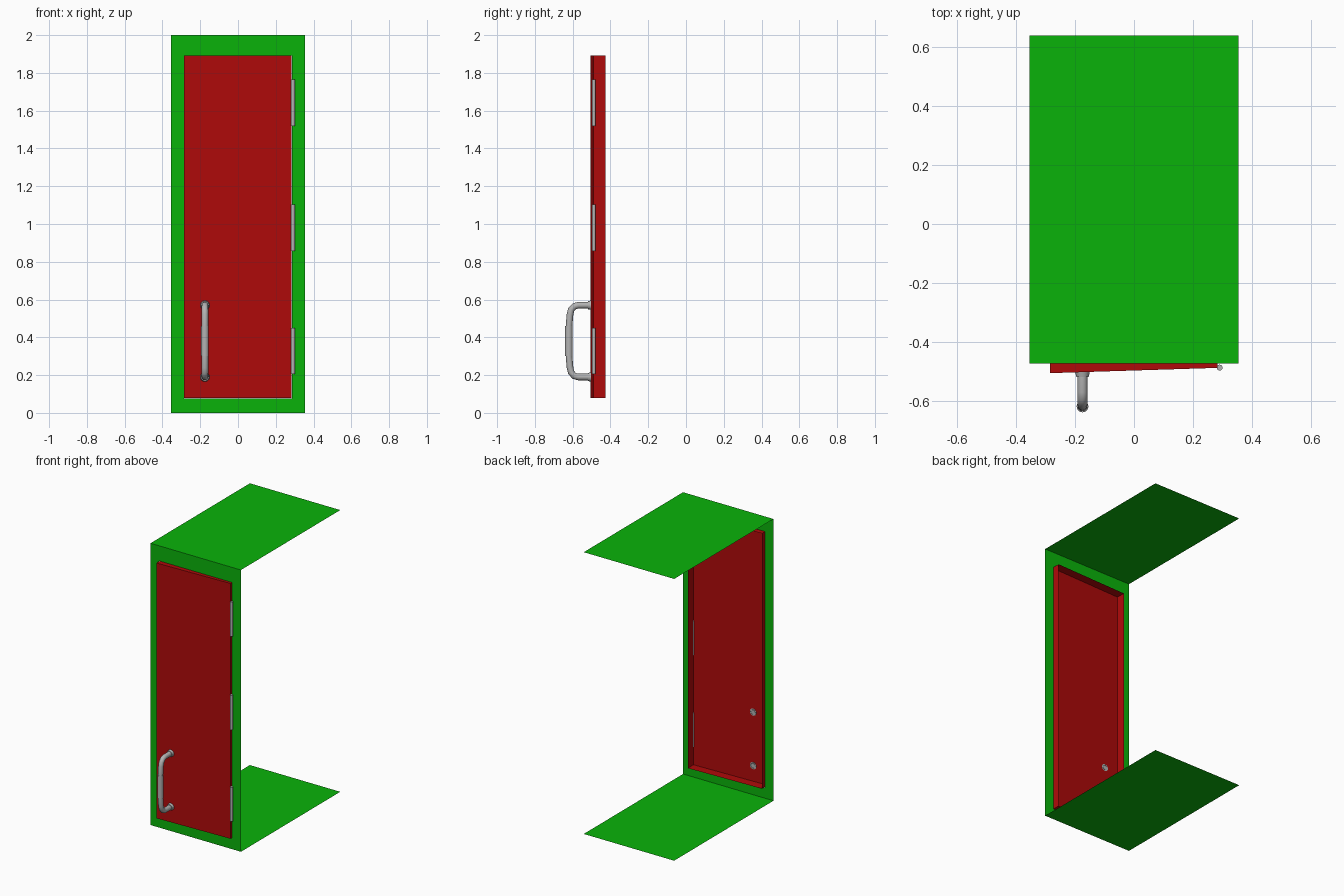
import bpy, bmesh
from math import radians
from mathutils import Matrix, Vector

cube = bpy.data.objects.get("Cube")
if cube:
    bpy.data.objects.remove(cube, do_unlink=True)


def material(name, color):
    m = bpy.data.materials.new(name)
    m.use_nodes = True
    m.diffuse_color = (*color, 1)
    m.node_tree.nodes["Principled BSDF"].inputs["Base Color"].default_value = (*color, 1)
    return m


GREEN = material("cabinet green", (0.003, 0.45, 0.003))
RED = material("door red", (0.43, 0.003, 0.003))
STEEL = material("brushed steel", (0.45, 0.45, 0.45))


def finish(bm, name, mat, smooth=False):
    mesh = bpy.data.meshes.new(name)
    bm.to_mesh(mesh)
    bm.free()
    ob = bpy.data.objects.new(name, mesh)
    bpy.context.collection.objects.link(ob)
    mesh.materials.append(mat)
    if smooth:
        bpy.ops.object.select_all(action='DESELECT')
        ob.select_set(True)
        bpy.context.view_layer.objects.active = ob
        bpy.ops.object.shade_smooth_by_angle(angle=radians(40))
    return ob


def rect(bm, x0, x1, z0, z1, y):
    return [bm.verts.new(p) for p in ((x0, y, z0), (x1, y, z0), (x1, y, z1), (x0, y, z1))]


def bridge(bm, a, b):
    for i in range(4):
        j = (i + 1) % 4
        bm.faces.new((a[i], a[j], b[j], b[i]))


# Cabinet: thin front frame around the doorway, with a roof and floor sheet
W, H, FRONT, BACK = 0.355, 2.0, -0.474, 0.64
bm = bmesh.new()
outer = rect(bm, -W, W, 0, H, FRONT)
bridge(bm, outer, rect(bm, -0.287, 0.285, 0.077, 1.893, FRONT))
rear = rect(bm, -W, W, 0, H, BACK)
bm.faces.new((outer[3], outer[2], rear[2], rear[3]))
bm.faces.new((outer[0], rear[0], rear[1], outer[1]))
finish(bm, "cabinet_frame", GREEN)

# Door: shallow tray open at the back, standing slightly ajar on its hinges
pivot = Vector((0.284, -0.489, 0))
swing = Matrix.Translation(pivot) @ Matrix.Rotation(radians(1.8), 4, 'Z')
bm = bmesh.new()
panel = rect(bm, -0.569, 0, 0.079, 1.891, 0)
bm.faces.new(panel)
bridge(bm, rect(bm, -0.569, 0, 0.079, 1.891, 0.064), panel)
bmesh.ops.remove_doubles(bm, verts=bm.verts, dist=0.0001)
bm.transform(swing)
finish(bm, "door_panel", RED)

# Hinge barrels
for label, z in (("lower", 0.328), ("middle", 0.98), ("upper", 1.642)):
    bm = bmesh.new()
    bmesh.ops.create_cone(bm, cap_ends=True, segments=16, radius1=0.01, radius2=0.01,
                          depth=0.244, matrix=Matrix.Translation((0.291, -0.488, z)))
    finish(bm, label + "_hinge", STEEL, True)

# Handle: bowed bar with rounded corners
HX, MID = -0.175, 0.38
half = [(-0.50, 0.19), (-0.57, 0.19), (-0.592, 0.184), (-0.608, 0.166),
        (-0.614, 0.14), (-0.619, 0.085)]
path = [(y, MID + d) for y, d in half] + [(y, MID - d) for y, d in reversed(half)]
curve = bpy.data.curves.new("handle_path", 'CURVE')
curve.dimensions = '3D'
curve.bevel_depth = 0.0175
curve.bevel_resolution = 4
spline = curve.splines.new('POLY')
spline.points.add(len(path) - 1)
for point, (y, z) in zip(spline.points, path):
    point.co = (HX, y, z, 1)
source = bpy.data.objects.new("handle_path", curve)
bpy.context.collection.objects.link(source)
bpy.context.view_layer.update()
bm = bmesh.new()
bm.from_mesh(source.to_mesh())
source.to_mesh_clear()
bpy.data.objects.remove(source, do_unlink=True)
finish(bm, "handle_bar", STEEL, True)

# Handle grip sleeve
bm = bmesh.new()
bmesh.ops.create_cone(bm, cap_ends=True, segments=20, radius1=0.02, radius2=0.02,
                      depth=0.16, matrix=Matrix.Translation((HX, -0.62, MID)))
finish(bm, "handle_grip", STEEL, True)

# Handle mounting flanges, wide against the door
for label, side in (("lower", -1), ("upper", 1)):
    bm = bmesh.new()
    place = Matrix.Translation((HX, -0.511, MID + 0.19 * side)) @ Matrix.Rotation(radians(90), 4, 'X')
    bmesh.ops.create_cone(bm, cap_ends=True, segments=20, radius1=0.025, radius2=0.021,
                          depth=0.018, matrix=place)
    finish(bm, label + "_handle_flange", STEEL, True)
